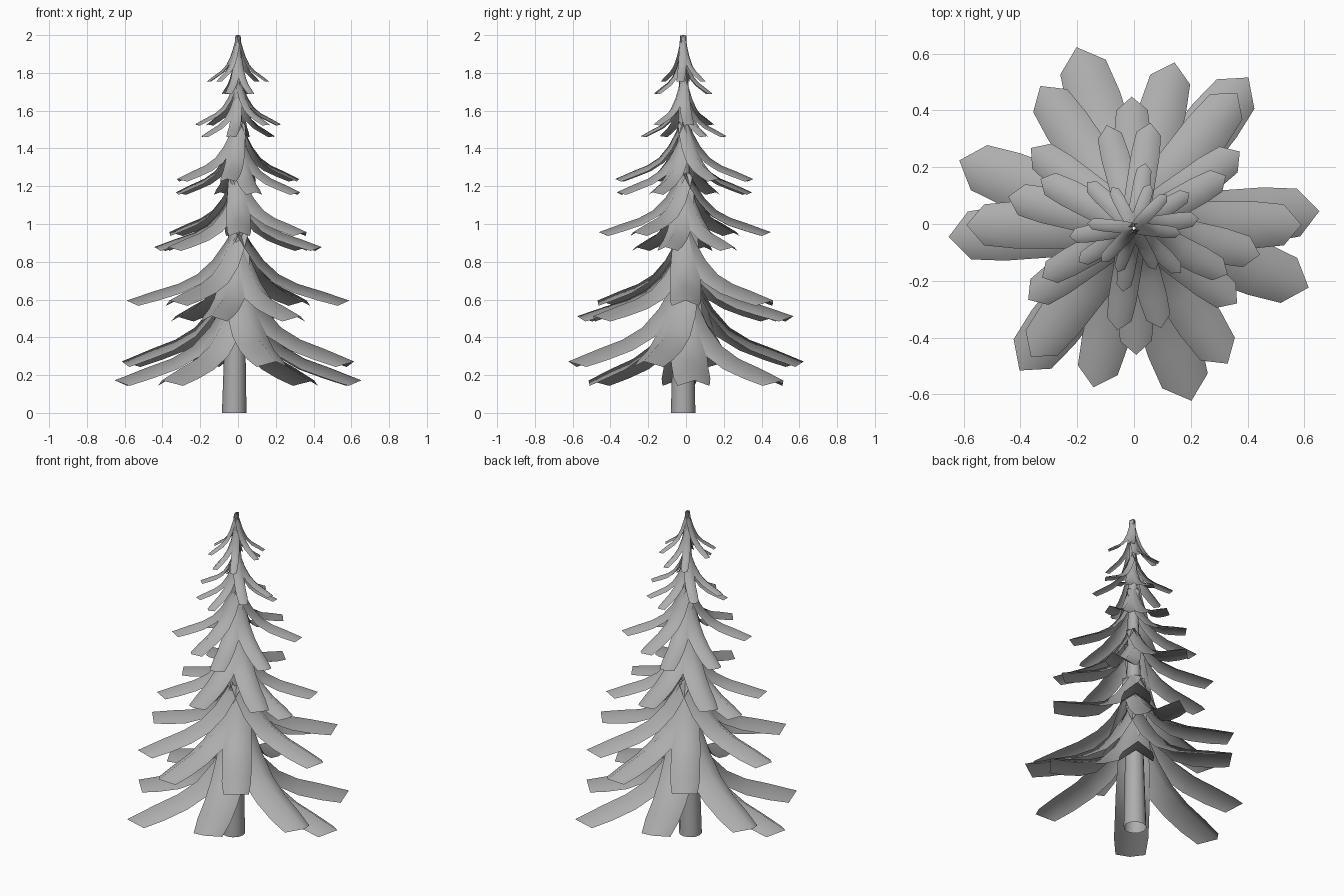
import bpy, bmesh, math
from mathutils import Vector, Matrix

cube = bpy.data.objects.get("Cube")
if cube:
    bpy.data.objects.remove(cube)

grey = bpy.data.materials.new("plain grey")
grey.use_nodes = True
COLOUR = (0.42, 0.42, 0.42, 1)
grey.diffuse_color = COLOUR
grey.node_tree.nodes["Principled BSDF"].inputs["Base Color"].default_value = COLOUR

# Bough shape: reach fraction, height fraction, width fraction
BOUGH = [(0.04, 1, 0.75), (0.12, 0.8, 0.85), (0.23, 0.56, 0.95), (0.37, 0.36, 1),
         (0.54, 0.23, 1), (0.74, 0.135, 1), (1, 0, 0.87)]
FOLD = 0.64


def finish(bm, name):
    mesh = bpy.data.meshes.new(name)
    bm.to_mesh(mesh)
    bm.free()
    mesh.materials.append(grey)
    ob = bpy.data.objects.new(name, mesh)
    bpy.context.collection.objects.link(ob)
    bpy.context.view_layer.objects.active = ob
    ob.select_set(True)
    bpy.ops.object.shade_smooth_by_angle(angle=math.radians(75))
    ob.select_set(False)
    return ob


def add_bough(bm, angle, reach, tip_z, drop, half_width, centre):
    """Drooping leaf strip, folded along its ridge, with a pointed end."""
    turn = Matrix.Rotation(math.radians(angle), 3, "Z")
    ridge = [Vector((r * reach, 0, tip_z + h * drop)) for r, h, w in BOUGH]
    rows = []
    for i, (r, h, w) in enumerate(BOUGH):
        along = (ridge[min(i + 1, len(ridge) - 1)] - ridge[max(i - 1, 0)]).normalized()
        normal = Vector((-along.z, 0, along.x))
        wide = half_width * w
        edge = ridge[i] - normal * wide * FOLD
        if i == len(BOUGH) - 1:
            edge -= along * half_width * 0.6
        points = (edge + Vector((0, wide, 0)), ridge[i], edge - Vector((0, wide, 0)))
        rows.append([bm.verts.new(turn @ p + centre) for p in points])
    for a, b in zip(rows, rows[1:]):
        for k in range(2):
            bm.faces.new((a[k], a[k + 1], b[k + 1], b[k]))


# Trunk: open tube, slightly off centre at the foot
bm = bmesh.new()
bmesh.ops.create_cone(bm, cap_ends=False, segments=12, radius1=0.065, radius2=0.015, depth=1.99)
for v in bm.verts:
    low = v.co.z < 0
    v.co += Vector((-0.02 if low else 0, -0.015, 0.995))
finish(bm, "trunk")

# Tiers: first angle, reach, lower tip height, upper tip height, drop, half width
TIERS = [(4, 0.655, 0.172, 0.272, 0.5, 0.097),
         (76, 0.59, 0.512, 0.595, 0.38, 0.083),
         (167, 0.455, 0.878, 0.957, 0.32, 0.064),
         (105, 0.37, 1.168, 1.238, 0.31, 0.05),
         (32, 0.23, 1.465, 1.527, 0.25, 0.03),
         (70, 0.165, 1.69, 1.755, 0.245, 0.022)]
for n, (start, reach, low, high, drop, half) in enumerate(TIERS):
    bm = bmesh.new()
    centre = Vector((0, -0.003 * n, 0))
    for step, tip_z in ((0, low), (48, low), (104, high), (156, high)):
        for side in (0, 180):
            add_bough(bm, start + step + side, reach, tip_z, drop, half, centre)
    finish(bm, f"bough_tier_{n + 1}")
